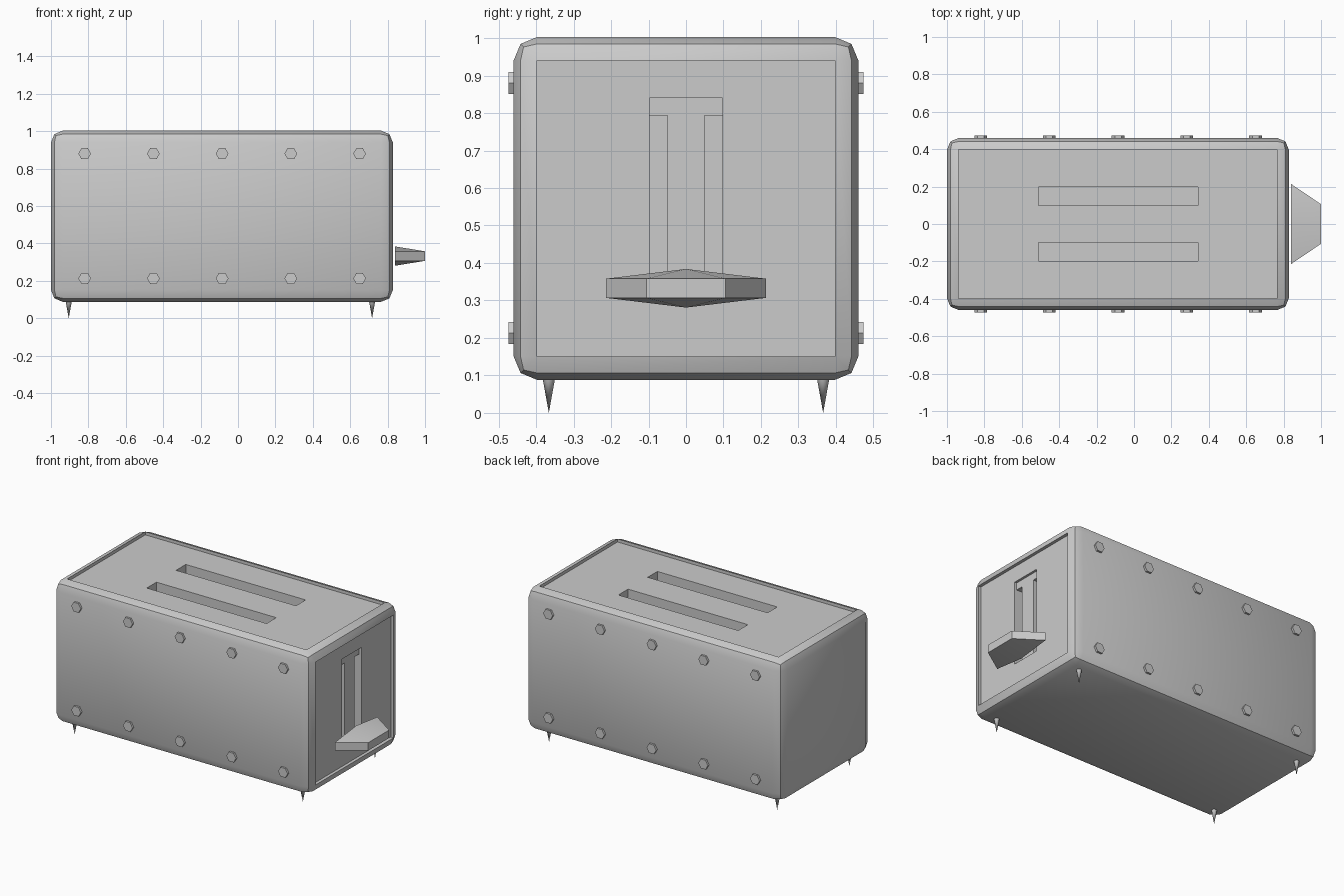
import bpy, bmesh
from mathutils import Vector

if "Cube" in bpy.data.objects:
    bpy.data.objects.remove(bpy.data.objects["Cube"])

X0, X1, HY, Z0, Z1 = -1.0, 0.828, 0.46, 0.088, 1.003   # body extents
BEVEL, RECESS = 0.063, 0.02


def make_object(name, bm, smooth=None):
    bmesh.ops.recalc_face_normals(bm, faces=bm.faces)
    mesh = bpy.data.meshes.new(name)
    bm.to_mesh(mesh)
    bm.free()
    ob = bpy.data.objects.new(name, mesh)
    bpy.context.collection.objects.link(ob)
    if smooth:
        smooth_by_angle(ob, smooth)
    return ob


def activate(ob):
    bpy.ops.object.select_all(action='DESELECT')
    ob.select_set(True)
    bpy.context.view_layer.objects.active = ob


def smooth_by_angle(ob, angle):
    activate(ob)
    bpy.ops.object.shade_smooth_by_angle(angle=angle)


def box(x, y, z):
    """New bmesh box from three (low, high) ranges."""
    bm = bmesh.new()
    bmesh.ops.create_cube(bm, size=1)
    for v in bm.verts:
        v.co = Vector([r[0] if c < 0 else r[1] for c, r in zip(v.co, (x, y, z))])
    return bm


def cut(ob, x, y, z):
    cutter = make_object("slot_cutter", box(x, y, z))
    cutter.hide_render = True
    mod = ob.modifiers.new("slot", 'BOOLEAN')
    mod.operation, mod.solver, mod.object = 'DIFFERENCE', 'EXACT', cutter
    activate(ob)
    bpy.ops.object.modifier_apply(modifier=mod.name)
    bpy.data.objects.remove(cutter)


# Body: bevelled box with sunken top and right panels
bm = box((X0, X1), (-HY, HY), (Z0, Z1))
bmesh.ops.bevel(bm, geom=bm.edges[:], offset=BEVEL, segments=2, profile=0.5, affect='EDGES')
for direction in (Vector((0, 0, 1)), Vector((1, 0, 0))):
    bm.normal_update()
    panel = max(bm.faces, key=lambda f: f.calc_center_median().dot(direction)
                + f.calc_area() * f.normal.dot(direction))
    inner = bmesh.ops.extrude_discrete_faces(bm, faces=[panel])["faces"][0]
    bmesh.ops.translate(bm, verts=inner.verts[:], vec=-direction * RECESS)
body = make_object("toaster_body", bm)

# Bread slots in the top, lever guide in the right side
for s in (-1, 1):
    cut(body, (-0.51, 0.342), sorted((s * 0.1, s * 0.198)), (0.6, 1.1))
cut(body, (X1 - RECESS - 0.015, 1.1), (-0.098, 0.098), (0.3, 0.84))
for s in (-1, 1):
    cut(body, (X1 - RECESS - 0.07, 1.1), sorted((s * 0.05, s * 0.098)), (0.3, 0.794))
smooth_by_angle(body, 0.7)

# Lever: pointed plate tapering outward
bm = bmesh.new()
for p in [(0.84, s * 0.214, z) for s in (-1, 1) for z in (0.307, 0.358)] \
        + [(1.0, s * 0.106, z) for s in (-1, 1) for z in (0.307, 0.358)] \
        + [(0.84, 0, 0.384), (0.84, 0, 0.281)]:
    bm.verts.new(p)
bmesh.ops.convex_hull(bm, input=bm.verts[:])
make_object("lever", bm, 0.5)

# Hexagonal bolts on front and back
for side, name in ((-1, "front_bolt"), (1, "back_bolt")):
    for i in range(5):
        for z in (0.213, 0.88):
            bm = bmesh.new()
            bmesh.ops.create_cone(bm, cap_ends=True, segments=6, radius1=0.034,
                                  radius2=0.034, depth=0.033)
            for v in bm.verts:      # turn to face y, corners pointing along x
                a = v.co.copy()
                v.co = (-0.82 + i * 0.3675 + a.y, side * 0.4565 + a.z, z + a.x)
            make_object(name, bm)

# Spike feet
for x in (-0.905, 0.717):
    for s in (-1, 1):
        bm = bmesh.new()
        bmesh.ops.create_cone(bm, cap_ends=True, segments=12, radius1=0,
                              radius2=0.018, depth=0.1)
        bmesh.ops.remove_doubles(bm, verts=bm.verts[:], dist=0.0001)
        bmesh.ops.translate(bm, verts=bm.verts[:], vec=(x, s * 0.366, 0.05))
        make_object("spike_foot", bm, 0.7)
